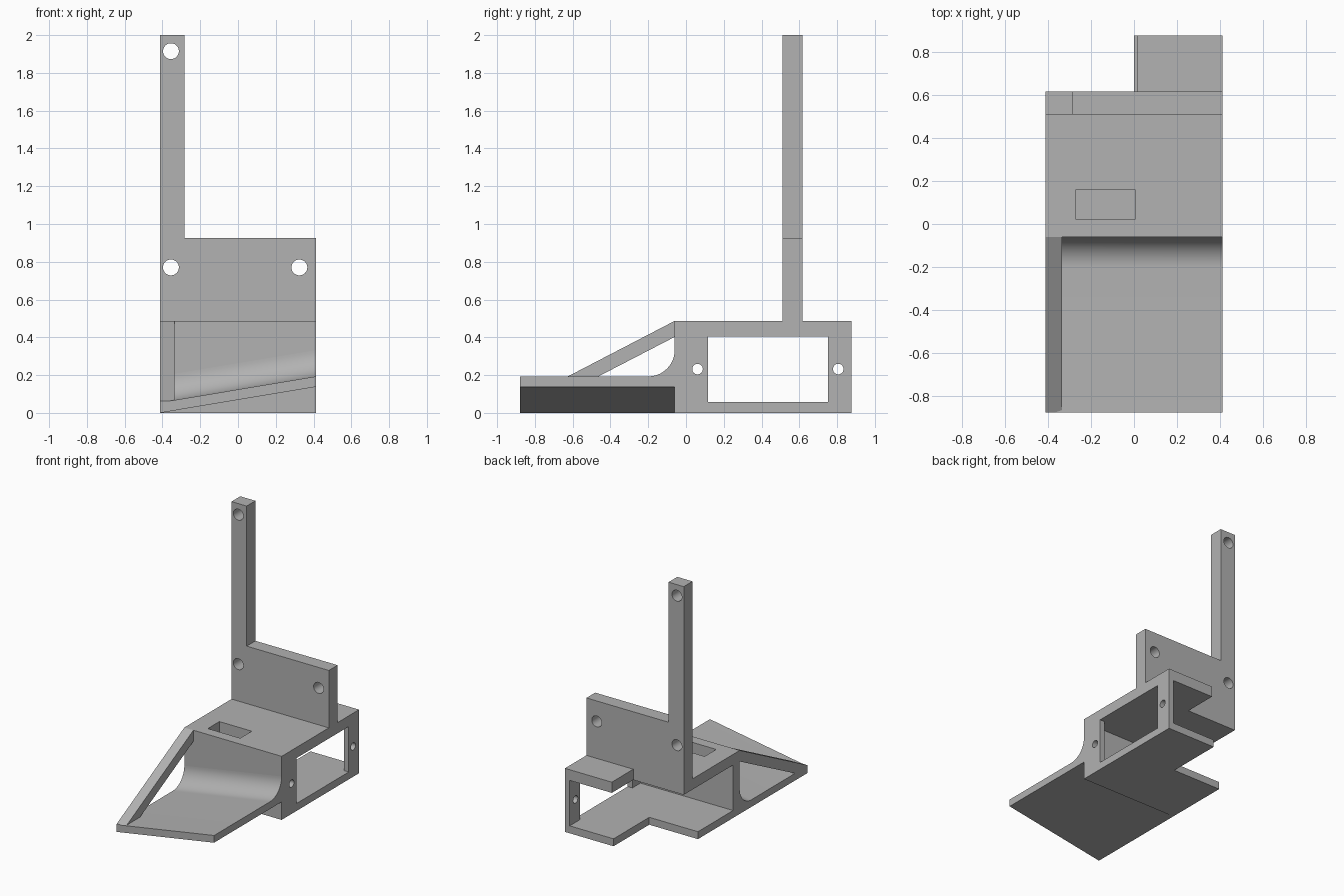
import bpy, bmesh, math
from mathutils import Vector

if "Cube" in bpy.data.objects:
    bpy.data.objects.remove(bpy.data.objects["Cube"])

grey = bpy.data.materials.new("matte_grey")
grey.diffuse_color = (0.445, 0.445, 0.445, 1)
grey.use_nodes = True
grey.node_tree.nodes["Principled BSDF"].inputs["Base Color"].default_value = grey.diffuse_color

# Outline planes: (u, v) is drawn, w is the extrusion axis
AXES = {
    "XY": lambda u, v, w: Vector((u, v, w)),
    "XZ": lambda u, v, w: Vector((u, w, v)),
    "YZ": lambda u, v, w: Vector((w, u, v)),
}


def rect(u0, v0, u1, v1):
    return [(u0, v0), (u1, v0), (u1, v1), (u0, v1)]


def arc(cu, cv, r, a0, a1, n):
    return [(cu + r * math.cos(math.radians(a0 + (a1 - a0) * i / n)),
             cv + r * math.sin(math.radians(a0 + (a1 - a0) * i / n))) for i in range(n + 1)]


def circle(cu, cv, r):
    return arc(cu, cv, r, 0, 360, 32)[:-1]


def plate(name, plane, outline, w0, w1, holes=(), shear=0.0):
    """Extrude an outline with holes; shear tilts z along x about the right edge."""
    to3d = AXES[plane]
    bm = bmesh.new()
    edges = []
    for loop in [outline, *holes]:
        vs = [bm.verts.new(to3d(u, v, w0)) for u, v in loop]
        edges += [bm.edges.new((vs[i], vs[(i + 1) % len(vs)])) for i in range(len(vs))]
    bmesh.ops.triangle_fill(bm, use_beauty=True, use_dissolve=False, edges=edges,
                            normal=to3d(0, 0, 1))
    ext = bmesh.ops.extrude_face_region(bm, geom=bm.faces[:], use_keep_orig=True)
    bmesh.ops.translate(bm, vec=to3d(0, 0, w1 - w0),
                        verts=[g for g in ext["geom"] if isinstance(g, bmesh.types.BMVert)])
    for v in bm.verts:
        v.co.z += (v.co.x - X1) * shear
    bmesh.ops.recalc_face_normals(bm, faces=bm.faces[:])
    me = bpy.data.meshes.new(name)
    bm.to_mesh(me)
    bm.free()
    me.materials.append(grey)
    ob = bpy.data.objects.new(name, me)
    bpy.context.collection.objects.link(ob)
    bpy.ops.object.select_all(action="DESELECT")
    ob.select_set(True)
    bpy.context.view_layer.objects.active = ob
    bpy.ops.object.shade_smooth_by_angle(angle=math.radians(25))
    return ob


X0, X1 = -0.413, 0.412        # left and right sides
YF, YM, YB = -0.878, -0.06, 0.877  # ramp front, box front, box back
TOP, UNDER, FLOOR = 0.487, 0.405, 0.057
WALL = 0.04                   # side wall thickness

# Box top with a rectangular slot, narrower at the back
plate("box_top", "XY",
      [(X0, YM), (X1, YM), (X1, YB), (0.015, YB), (0.015, 0.617), (X0, 0.617)],
      UNDER, TOP, [rect(-0.27, 0.02, 0.005, 0.16)])

# Box floor, stepped at the back left
plate("box_floor", "XY",
      [(X0, YM), (X1, YM), (X1, YB), (0.0, YB), (0.0, 0.445), (X0, 0.445)], 0, FLOOR)

# Front wall of the box
plate("box_front_wall", "XZ", rect(X0, FLOOR, X1, UNDER), YM, 0.02)

# Side wall, two uprights with screw holes beside the window
plate("side_upright_front", "YZ", rect(0.02, FLOOR, 0.117, UNDER), X1 - WALL, X1,
      [circle(0.061, 0.232, 0.028)])
plate("side_upright_back", "YZ", rect(0.752, FLOOR, YB, UNDER), X1 - WALL, X1,
      [circle(0.806, 0.232, 0.028)])

# Upright mounting plate with tall post
plate("mounting_plate", "XZ",
      [(X0, TOP), (X1, TOP), (X1, 0.927), (-0.284, 0.927), (-0.284, 2.0), (X0, 2.0)],
      0.511, 0.617,
      [circle(-0.355, 1.915, 0.042), circle(-0.355, 0.77, 0.042), circle(0.325, 0.77, 0.042)])

# Sideways-tilted ramp, curving up into the box front
plate("ramp", "YZ",
      [(YF, 0.138), (YM, 0.138)] + arc(YM - 0.14, 0.333, 0.14, 0, -90, 16) + [(YF, 0.193)],
      X0, X1, shear=0.138 / (X1 - X0))

# Slanted brace along the left edge
plate("side_brace", "YZ",
      [(YF, 0.05), (-0.74, 0.05), (YM, 0.402), (YM, TOP), (YF, 0.062)], X0, -0.336)
